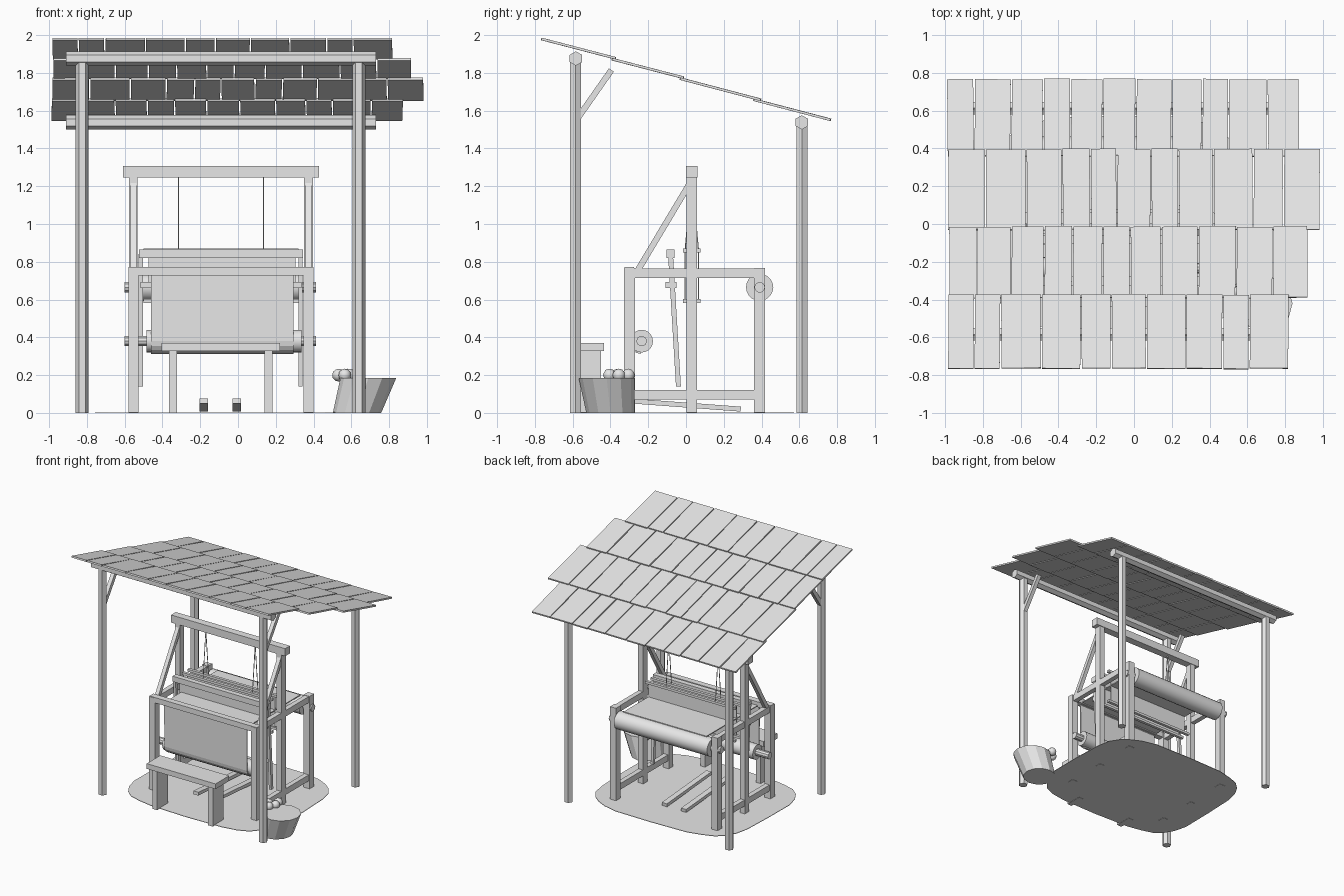
import bpy, bmesh, math, random
from mathutils import Vector, Matrix

if "Cube" in bpy.data.objects:
    bpy.data.objects.remove(bpy.data.objects["Cube"])

random.seed(4)
grey = bpy.data.materials.new("plain grey")
grey.diffuse_color = (0.8, 0.8, 0.8, 1)
grey.use_nodes = True
grey.node_tree.nodes["Principled BSDF"].inputs["Base Color"].default_value = grey.diffuse_color


def finish(name, bm, smooth=False):
    bmesh.ops.recalc_face_normals(bm, faces=bm.faces)
    me = bpy.data.meshes.new(name)
    bm.to_mesh(me)
    bm.free()
    me.materials.append(grey)
    ob = bpy.data.objects.new(name, me)
    bpy.context.collection.objects.link(ob)
    if smooth:
        bpy.ops.object.select_all(action='DESELECT')
        ob.select_set(True)
        bpy.context.view_layer.objects.active = ob
        bpy.ops.object.shade_smooth_by_angle(angle=math.radians(35))
    return ob


def box(name, x0, x1, y0, y1, z0, z1):
    bm = bmesh.new()
    m = Matrix.Translation(((x0 + x1) / 2, (y0 + y1) / 2, (z0 + z1) / 2))
    bmesh.ops.create_cube(bm, size=1, matrix=m @ Matrix.Diagonal((x1 - x0, y1 - y0, z1 - z0, 1)))
    return finish(name, bm)


def strut(name, a, b, w, t, twist=0):
    """Square bar from a to b; w is its width along x, t its thickness."""
    a, b = Vector(a), Vector(b)
    d = (b - a).normalized()
    n = Vector((1, 0, 0)).cross(d).normalized()
    s = d.cross(n)
    rot = Matrix((s, d, n)).transposed().to_4x4()
    bm = bmesh.new()
    bmesh.ops.create_cube(bm, size=1, matrix=Matrix.Translation((a + b) / 2) @ rot
                          @ Matrix.Rotation(twist, 4, 'Z') @ Matrix.Diagonal((w, (b - a).length, t, 1)))
    return finish(name, bm)


def rod(name, a, b, r, sides=6, spin=0.0, smooth=False):
    a, b = Vector(a), Vector(b)
    q = Vector((0, 0, 1)).rotation_difference(b - a).to_matrix().to_4x4()
    bm = bmesh.new()
    bmesh.ops.create_cone(bm, cap_ends=True, segments=sides, radius1=r, radius2=r, depth=(b - a).length,
                          matrix=Matrix.Translation((a + b) / 2) @ q @ Matrix.Rotation(spin, 4, 'Z'))
    return finish(name, bm, smooth)


def sheet(name, profile, x0, x1):
    """Thin cloth swept along x from a (y, z) profile."""
    bm = bmesh.new()
    rows = [[bm.verts.new((x, y, z)) for x in (x0, x1)] for y, z in profile]
    for p, q in zip(rows, rows[1:]):
        bm.faces.new((p[0], p[1], q[1], q[0]))
    ob = finish(name, bm)
    mod = ob.modifiers.new("thickness", 'SOLIDIFY')
    mod.thickness, mod.offset = 0.008, 0
    return ob


# Ground patch: rounded rectangular outline
bm = bmesh.new()
ring = []
for i in range(28):
    t = math.tau * i / 28
    c, s = math.cos(t), math.sin(t)
    k = random.uniform(0.985, 1.01)
    ring.append(bm.verts.new((-0.08 + 0.68 * k * math.copysign(abs(c) ** 0.5, c),
                              0.57 * k * math.copysign(abs(s) ** 0.5, s), 0.002)))
face = bm.faces.new(ring)
ext = bmesh.ops.extrude_face_region(bm, geom=[face])
bmesh.ops.translate(bm, vec=(0, 0, 0.004), verts=[v for v in ext["geom"] if isinstance(v, bmesh.types.BMVert)])
finish("ground_patch", bm)

# Shelter posts, ridge beams and braces
for side, x in (("left", -0.825), ("right", 0.64)):
    rod(f"shelter_front_post_{side}", (x, -0.585, 0), (x, -0.585, 1.87), 0.034, spin=math.pi / 2)
    rod(f"shelter_back_post_{side}", (x, 0.615, 0), (x, 0.615, 1.54), 0.034, spin=math.pi / 2)
    strut(f"shelter_brace_{side}", (x, -0.57, 1.565), (x, -0.395, 1.815), 0.032, 0.032)
for part, y, z in (("front", -0.583, 1.876), ("back", 0.613, 1.538)):
    rod(f"roof_beam_{part}", (-0.91, y, z), (0.73, y, z), 0.038, spin=math.pi / 2)

# Roof shingles: four overlapping courses with staggered joints
courses = (
    (-0.765, -0.375, (-0.985, -0.845, -0.705, -0.49, -0.28, -0.12, 0.065, 0.275, 0.47, 0.61, 0.82)),
    (-0.39, -0.015, (-0.98, -0.83, -0.65, -0.475, -0.325, -0.165, -0.02, 0.145, 0.34, 0.54, 0.735, 0.92)),
    (-0.03, 0.395, (-0.985, -0.785, -0.57, -0.38, -0.23, -0.09, 0.09, 0.235, 0.42, 0.63, 0.79, 0.985)),
    (0.36, 0.765, (-0.99, -0.845, -0.65, -0.48, -0.335, -0.165, 0.01, 0.2, 0.36, 0.5, 0.705, 0.875)),
)


def roof_z(y):
    return 1.982 - 0.286 * (y + 0.76)


for r, (y0, y1, joints) in enumerate(courses):
    for i, (a, b) in enumerate(zip(joints, joints[1:])):
        x, e = (a + b) / 2, random.uniform(-0.003, 0.003)
        strut(f"shingle_{r}_{i}", (x, y0 + e, roof_z(y0) - 0.004), (x, y1 + e, roof_z(y1) + 0.006),
              b - a - 0.007, 0.013, random.uniform(-0.01, 0.01))

# Loom frame sides
for side, x0, x1 in (("left", -0.58, -0.527), ("right", 0.346, 0.4)):
    xm = (x0 + x1) / 2
    box(f"loom_front_leg_{side}", x0, x1, -0.328, -0.27, 0, 0.768)
    box(f"loom_back_leg_{side}", x0, x1, 0.36, 0.418, 0, 0.768)
    box(f"loom_upright_{side}", x0 + 0.004, x1 - 0.004, 0.003, 0.057, 0, 1.25)
    box(f"loom_top_rail_{side}", xm - 0.02, xm + 0.02, -0.28, 0.37, 0.715, 0.765)
    box(f"loom_bottom_rail_{side}", xm - 0.02, xm + 0.02, -0.28, 0.37, 0.07, 0.12)
    strut(f"loom_brace_{side}", (xm, -0.255, 0.755), (xm, 0.02, 1.215), 0.032, 0.032)
box("loom_top_beam", -0.61, 0.43, 0, 0.062, 1.245, 1.307)
box("breast_beam", -0.58, 0.4, -0.325, -0.275, 0.728, 0.772)

# Warp and cloth rollers with axles
for part, y, z, r, x0, x1 in (("warp", 0.39, 0.665, 0.072, -0.515, 0.335), ("cloth", -0.235, 0.38, 0.06, -0.485, 0.335)):
    rod(f"{part}_roller", (x0, y, z), (x1, y, z), r, 20, smooth=True)
    rod(f"{part}_axle", (-0.6, y, z), (0.412, y, z), 0.028, 10)

# Warp threads and woven cloth
wrap = [(-0.235 + 0.064 * math.cos(t), 0.38 + 0.064 * math.sin(t))
        for t in (math.pi * (1 + 0.12 * i) for i in range(5))]
sheet("woven_cloth", [(0.39, 0.739), (-0.285, 0.739), (-0.3, 0.725)] + wrap, -0.46, 0.295)

# Beater: two swinging arms, cap, race and reed
for side, x in (("left", -0.515), ("right", 0.33)):
    strut(f"beater_arm_{side}", (x, -0.082, 0.84), (x, -0.04, 0.14), 0.022, 0.026)
box("beater_cap", -0.525, 0.345, -0.103, -0.06, 0.82, 0.865)
box("beater_race", -0.515, 0.335, -0.108, -0.05, 0.66, 0.692)
box("reed", -0.475, 0.305, -0.083, -0.073, 0.69, 0.825)

# Heddle frames hung on cords
for k, y in (("front", -0.004), ("back", 0.066)):
    for lvl, z in (("upper", 0.86), ("lower", 0.592)):
        box(f"heddle_bar_{k}_{lvl}", -0.5, 0.32, y - 0.012, y + 0.012, z - 0.01, z + 0.01)
    box(f"heddles_{k}", -0.46, 0.295, y - 0.003, y + 0.003, 0.595, 0.86)
    for side, x in (("left", -0.315), ("right", 0.135)):
        rod(f"cord_{k}_{side}", (x, 0.031, 1.25), (x, y, 0.865), 0.003, 5)

# Foot pedals
for side, x in (("left", -0.182), ("right", -0.007)):
    strut(f"pedal_{side}", (x, -0.29, 0.063), (x, 0.29, 0.02), 0.046, 0.026)

# Bench
box("bench_seat", -0.405, 0.222, -0.61, -0.433, 0.327, 0.37)
for side, x in (("left", -0.345), ("right", 0.162)):
    box(f"bench_leg_{side}", x - 0.021, x + 0.021, -0.59, -0.45, 0, 0.33)

# Leaning basket with yarn balls on its rim
bm = bmesh.new()
bmesh.ops.create_cone(bm, cap_ends=True, segments=12, radius1=0.128, radius2=0.148, depth=0.185,
                      matrix=Matrix.Translation((0, 0, 0.0925)))
for v in bm.verts:
    f = v.co.z / 0.185
    v.co += Vector((0.63 + 0.06 * f, -0.4 - 0.02 * f, 0))
finish("basket", bm)
for i, (x, y) in enumerate(((0.532, -0.36), (0.565, -0.405), (0.58, -0.305), (0.59, -0.355))):
    bm = bmesh.new()
    bmesh.ops.create_icosphere(bm, subdivisions=2, radius=0.034, matrix=Matrix.Translation((x, y, 0.2)))
    finish(f"yarn_ball_{i}", bm, True)
